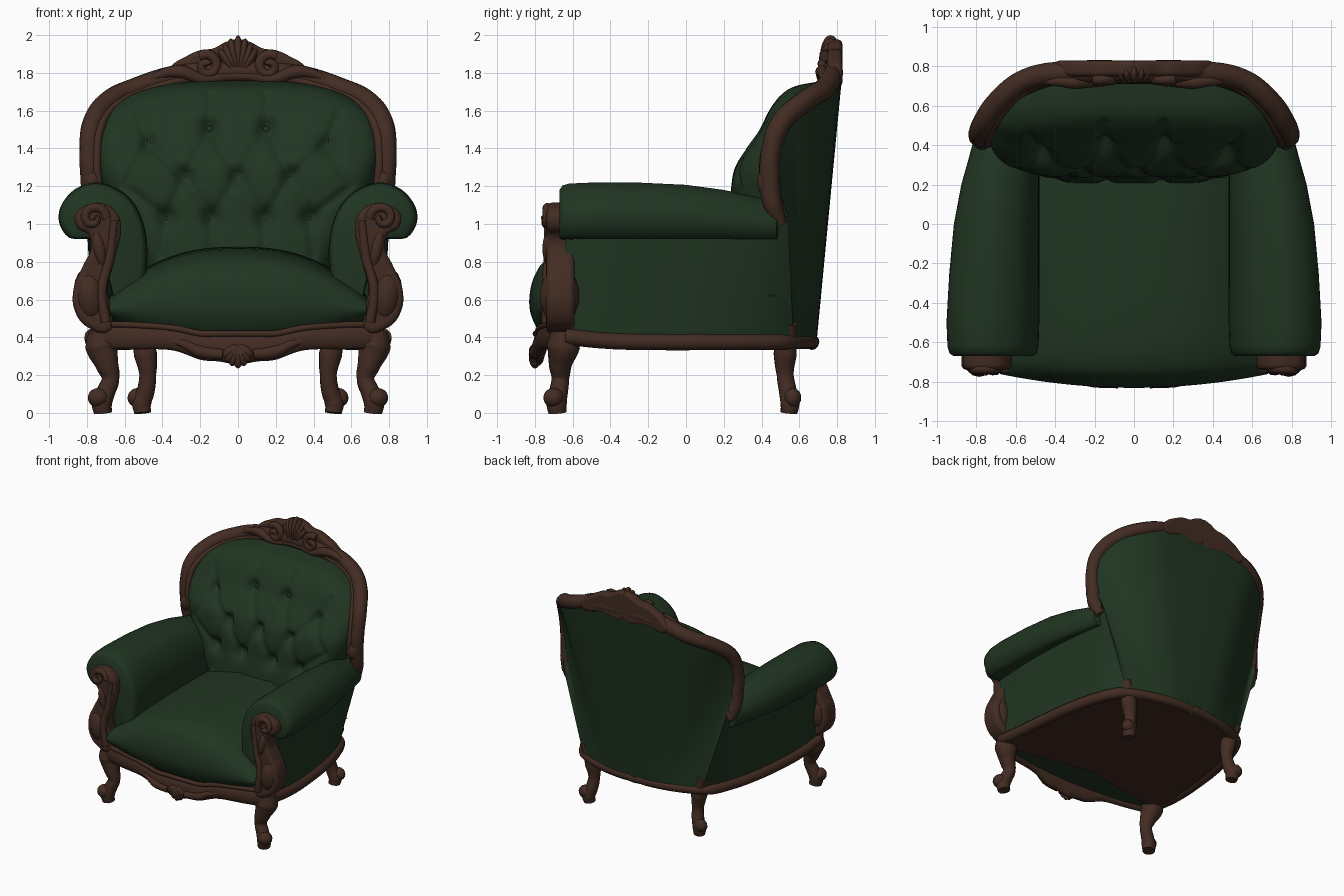
import bpy, bmesh, math
from mathutils import Vector, Matrix

cube = bpy.data.objects.get("Cube")
if cube:
    bpy.data.objects.remove(cube, do_unlink=True)


def material(name, color):
    mat = bpy.data.materials.new(name)
    mat.use_nodes = True
    mat.diffuse_color = color
    mat.node_tree.nodes["Principled BSDF"].inputs["Base Color"].default_value = color
    return mat


green = material("dark green upholstery", (.0145, .035, .0155, 1))
wood = material("dark brown wood", (.055, .025, .016, 1))


def smooth(points, count):
    """Resample a list of tuples as a smooth curve through them."""
    pts = [Vector(p) for p in points]
    last = len(pts) - 1
    result = []
    for i in range(count):
        f = i / (count - 1) * last
        k = min(int(f), last - 1)
        t = f - k
        a, b, c, d = (pts[max(0, min(last, k + j))] for j in (-1, 0, 1, 2))
        ta, tb = (c - a) / 2, (d - b) / 2
        s = t * t * (3 - 2 * t)
        result.append(b * (1 - s) + c * s + ta * (t * (1 - t) ** 2) - tb * (t * t * (1 - t)))
    return result


def finish(obj, mat, mirror):
    """Colour, mirror and smooth one part."""
    bpy.ops.object.select_all(action='DESELECT')
    bpy.context.view_layer.objects.active = obj
    obj.select_set(True)
    if obj.type == 'CURVE':
        bpy.ops.object.convert(target='MESH')
        obj = bpy.context.view_layer.objects.active
    obj.data.materials.clear()
    obj.data.materials.append(mat)
    bpy.ops.object.shade_smooth_by_angle(angle=math.radians(50))
    if mirror:
        obj.modifiers.new("mirror", 'MIRROR')


def link(name, data):
    obj = bpy.data.objects.new(name, data)
    bpy.context.collection.objects.link(obj)
    return obj


def loft(name, rows, mat, closed=False):
    """Skin a grid of points, row by row."""
    bm = bmesh.new()
    grid = [[bm.verts.new(p) for p in row] for row in rows]
    for low, high in zip(grid, grid[1:]):
        n = len(low)
        for i in range(n if closed else n - 1):
            j = (i + 1) % n
            bm.faces.new((low[i], low[j], high[j], high[i]))
    bmesh.ops.remove_doubles(bm, verts=bm.verts, dist=.0005)
    bmesh.ops.recalc_face_normals(bm, faces=bm.faces)
    mesh = bpy.data.meshes.new(name)
    bm.to_mesh(mesh)
    bm.free()
    finish(link(name, mesh), mat, True)


def curve(name, points, cyclic=False):
    """Bezier curve through points given as x, y, z, radius."""
    data = bpy.data.curves.new(name, 'CURVE')
    spline = data.splines.new('BEZIER')
    spline.bezier_points.add(len(points) - 1)
    for bez, (x, y, z, r) in zip(spline.bezier_points, points):
        bez.co, bez.radius = (x, y, z), r
        bez.handle_left_type = bez.handle_right_type = 'AUTO'
    spline.use_cyclic_u = cyclic
    spline.resolution_u = 8
    return link(name, data)


def tube(name, points):
    obj = curve(name, points)
    obj.data.dimensions = '3D'
    obj.data.bevel_depth, obj.data.bevel_resolution = 1, 4
    obj.data.use_fill_caps = True
    finish(obj, wood, True)


def plate(name, outline, y, half, bevel):
    """Carved board seen from the front, rounded at its edges."""
    obj = curve(name, [(x, z, 0, 1) for x, z in outline], True)
    obj.data.dimensions, obj.data.fill_mode = '2D', 'BOTH'
    obj.data.extrude, obj.data.bevel_depth = half - bevel, bevel
    obj.data.offset, obj.data.bevel_resolution = -bevel, 3
    obj.rotation_euler.x, obj.location.y = math.pi / 2, y
    finish(obj, wood, True)


def blobs(name, items, mat=wood, mirror=True):
    """Ellipsoids given as centre, radii and tilt about y."""
    bm = bmesh.new()
    for loc, radii, tilt in items:
        m = Matrix.Translation(loc) @ Matrix.Rotation(tilt, 4, 'Y') @ Matrix.Diagonal((*radii, 1))
        bmesh.ops.create_uvsphere(bm, u_segments=16, v_segments=10, radius=1, matrix=m)
    mesh = bpy.data.meshes.new(name)
    bm.to_mesh(mesh)
    bm.free()
    finish(link(name, mesh), mat, mirror)


def spiral(name, x, y, z, big, start, turns, thick):
    pts = []
    for i in range(14):
        f = i / 13
        a, r = start + turns * math.tau * f, big * (1 - .85 * f)
        pts.append((x + r * math.cos(a), y - .02 * f, z + r * math.sin(a), thick * (1 - .3 * f)))
    tube(name, pts)


# Outer upholstery: side panels and curved back
side_low = smooth([(.77, -.64, .36), (.762, -.3, .36), (.717, .1, .36), (.635, .4, .36), (.54, .57, .36)], 24)
side_high = smooth([(.79, -.64, .98), (.8, -.3, .98), (.79, .1, 1), (.77, .4, 1.02), (.75, .54, 1.04)], 24)
back_low = smooth([(.54, .57, .36), (.42, .625, .36), (.28, .665, .36), (.14, .685, .36), (0, .69, .36)], 32)
back_high = smooth([(.75, .54, 1.04), (.78, .49, 1.2), (.8, .49, 1.38), (.77, .55, 1.54), (.68, .68, 1.65),
                    (.5, .79, 1.73), (.25, .82, 1.76), (0, .825, 1.77)], 32)
for name, low, high in (("side_panel", side_low, side_high), ("back_panel", back_low, back_high)):
    loft(name, [[a.lerp(b, i / 12) for a, b in zip(low, high)] for i in range(13)], green)

# Underside board, seat lining in front of it, and seat rail
plan = side_low + back_low[1:]
loft("underside_board", [[(p.x, p.y, .35) for p in plan], [(0, max(p.y, -.5), .35) for p in plan]], wood)
loft("seat_lining", [[(i * .15, y + bow * i * i, .365) for i in range(6)]
                     for y, bow in ((-.4, 0), (-.78, .004))], green)
tube("seat_rail", [(p.x, p.y - .02 * (p.y > .5), .375 + .1 * max(0, -p.y - .35), .043 if p.y < .5 else .036)
                   for p in plan[::4]] + [(0, .665, .365, .034)])

# Seat cushion: a domed profile swept across the width
profile = smooth([(-.6, .38), (-.74, .4), (-.81, .49), (-.83, .6), (-.8, .73), (-.72, .82), (-.5, .865),
                  (0, .88), (.4, .87)], 40)
rows = []
for i in range(25):
    s = math.sin(i / 24 * math.pi / 2)
    low, high = .4 + .1 * s ** 3, .88 - .26 * s ** 2.5
    rows.append([(s * .68, p.x + .07 * s * s, low + (p.y - .4) / .48 * (high - low)) for p in profile])
loft("seat_cushion", rows, green)

# Tufted back cushion with buttons and pleats
buttons = [(.15, 1.5), (.47, 1.42), (0, 1.25), (.28, 1.25), (.14, 1.03), (.38, 1.03)]
ends = buttons + [(.15, 1.68), (.53, 1.58), (.14, .84), (.4, .84), (.6, 1.2)]
pleats = [(0, 2), (0, 3), (1, 3), (3, 4), (3, 5), (2, 4), (0, 6), (1, 7), (4, 8), (5, 9), (1, 10), (5, 10)]


def tuft(x, z):
    p = Vector((abs(x), z))
    depth = sum(.055 * math.exp(-((p - Vector(b)).length / .05) ** 2) for b in buttons)
    crease = 0
    for a, b in pleats:
        a, b = Vector(ends[a]), Vector(ends[b])
        t = max(0, min(1, (p - a).dot(b - a) / (b - a).length_squared))
        crease = max(crease, math.exp(-((p - a.lerp(b, t)).length / .025) ** 2))
    return depth + .02 * crease


# Columns: height, half width, front depth, edge depth
levels = smooth([(.75, .5, .2, .45), (.9, .58, .21, .45), (1.05, .66, .23, .45), (1.2, .71, .24, .43),
                 (1.3, .73, .26, .43), (1.4, .735, .32, .45), (1.5, .72, .39, .5), (1.6, .67, .44, .56),
                 (1.68, .57, .5, .64), (1.73, .42, .58, .7), (1.76, .2, .74, .76)], 90)
rows = []
for z, w, front, edge in levels:
    row = []
    for i in range(56):
        u = math.sin(i / 55 * math.pi / 2)
        full = math.sqrt(max(0, 1 - u ** 6))
        row.append((u * w, edge + (front + tuft(u * w, z) - edge) * full, z))
    rows.append(row)
loft("back_cushion", rows, green)
blobs("back_buttons", [((x, .31 + max(0, z - 1.2) * .5, z), (.018, .012, .018), 0) for x, z in buttons], green)

# Rolled arms: stations are depth, width factor, height factor, shrink
section = smooth([(.52, .5), (.49, .7), (.48, .86), (.5, 1), (.56, 1.12), (.65, 1.19), (.76, 1.22), (.87, 1.18),
                  (.94, 1.09), (.945, 1), (.89, .925), (.79, .92), (.71, .8), (.64, .5)], 48)
stations = [(-.67, 1, 1, 0), (-.67, 1, 1, .85), (-.655, 1, 1, .94), (-.62, 1, 1, .98), (-.5, 1, 1, 1),
            (-.25, .97, 1, 1), (0, .92, .96, 1), (.2, .84, .87, 1), (.35, .75, .76, 1), (.48, .68, .66, 1),
            (.5, .66, .6, 0)]
rows = []
for y, wide, tall, shrink in stations:
    row = []
    for x, z in section:
        x, z = .7 + (x - .7) * shrink, .95 + (z - .95) * shrink
        row.append((.48 + (x - .48) * wide, y, z if z < .92 else .92 + (z - .92) * tall))
    rows.append(row)
loft("arm", rows, green, closed=True)

# Carved front posts with scrolls
plate("front_post", [(.62, 1), (.65, 1.07), (.72, 1.11), (.8, 1.1), (.86, 1.05), (.85, .98), (.79, .94), (.78, .87),
                     (.82, .78), (.87, .66), (.86, .53), (.79, .45), (.68, .43), (.665, .52), (.69, .65),
                     (.65, .82)], -.665, .075, .03)
spiral("arm_scroll", .765, -.73, 1.03, .07, math.pi, -1.1, .026)
tube("post_bead", [(.655, -.73, 1.02, .022), (.68, -.73, .82, .024), (.72, -.74, .65, .026), (.7, -.74, .48, .026)])
blobs("post_carving", [((.785, -.67, .62), (.085, .105, .15), .1), ((.735, -.72, .87), (.035, .04, .1), .2)])

# Front apron with a waved edge and centre shell
wave = smooth([(0, .25, .42), (.1, .27, .42), (.2, .28, .42), (.35, .33, .45), (.55, .335, .465), (.77, .335, .47)], 40)
rows = []
for x, low, high in wave:
    ring = [k / 14 * math.tau for k in range(14)]
    rows.append([(x, -.78 + .18 * x * x + .035 * math.cos(a),
                  (low + high) / 2 + (high - low) / 2 * math.sin(a)) for a in ring])
loft("front_apron", rows, wood, closed=True)
tube("apron_bead", [(x, -.795 + .18 * x * x, high, .017) for x, low, high in wave[::3]])
tube("apron_leaf", [(.08, -.805, .31, .028), (.2, -.795, .325, .034), (.3, -.785, .37, .022), (.4, -.765, .38, .008)])


def fan(name, y, z, reach, spread, turn, depth):
    """Shell carving made of lobes fanned about a centre."""
    items = []
    for i in range(7):
        a = turn + (i - 3) * spread
        size = reach * (1 - .06 * abs(i - 3))
        items.append(((math.sin(a) * size / 2, y, z + math.cos(a) * size / 2), (.027, depth, size / 2), a))
    blobs(name, items, wood, False)


fan("apron_shell", -.8, .36, .125, .3, math.pi, .032)

# Back frame, crest board and carvings
frame = [(.75, .5, 1, .035), (.775, .46, 1.1, .05), (.78, .445, 1.22, .053), (.787, .45, 1.38, .052),
         (.77, .5, 1.53, .055), (.69, .62, 1.645, .056), (.54, .735, 1.72, .056), (.3, .77, 1.79, .058),
         (0, .77, 1.81, .06)]
tube("back_frame", frame)
tube("frame_bead", [(x * .95, y - .035, z - .025, r * .45) for x, y, z, r in frame[2:]])
blobs("frame_foot", [((.77, .435, 1.22), (.05, .06, .08), 0), ((.765, .47, 1.07), (.035, .05, .08), 0)])
plate("crest_board", [(0, 1.75), (.2, 1.75), (.4, 1.76), (.35, 1.84), (.27, 1.89), (.2, 1.92), (.13, 1.93),
                      (.06, 1.965), (0, 1.97)], .788, .04, .025)
fan("crest_shell", .765, 1.78, .22, .2, 0, .055)
spiral("crest_scroll", .165, .735, 1.835, .066, math.pi * .3, 1.25, .028)
tube("crest_leaf", [(.08, .735, 1.775, .022), (.2, .725, 1.77, .03), (.3, .72, 1.805, .036), (.38, .725, 1.8, .028),
                    (.5, .72, 1.75, .01)])

# Cabriole legs with scrolled feet
tube("front_leg", [(.72, -.65, .43, .07), (.72, -.65, .35, .088), (.695, -.665, .26, .062), (.675, -.665, .18, .046),
                   (.7, -.675, .11, .05), (.72, -.685, .05, .054), (.715, -.68, 0, .048)])
tube("rear_leg", [(.55, .55, .48, .04), (.51, .535, .4, .055), (.49, .525, .31, .062), (.478, .525, .2, .045),
                  (.49, .54, .11, .048), (.51, .55, .05, .052), (.505, .545, 0, .045)])
blobs("feet", [((.74, -.7, .08), (.055, .055, .052), 0), ((.53, .565, .08), (.055, .045, .052), 0)])
